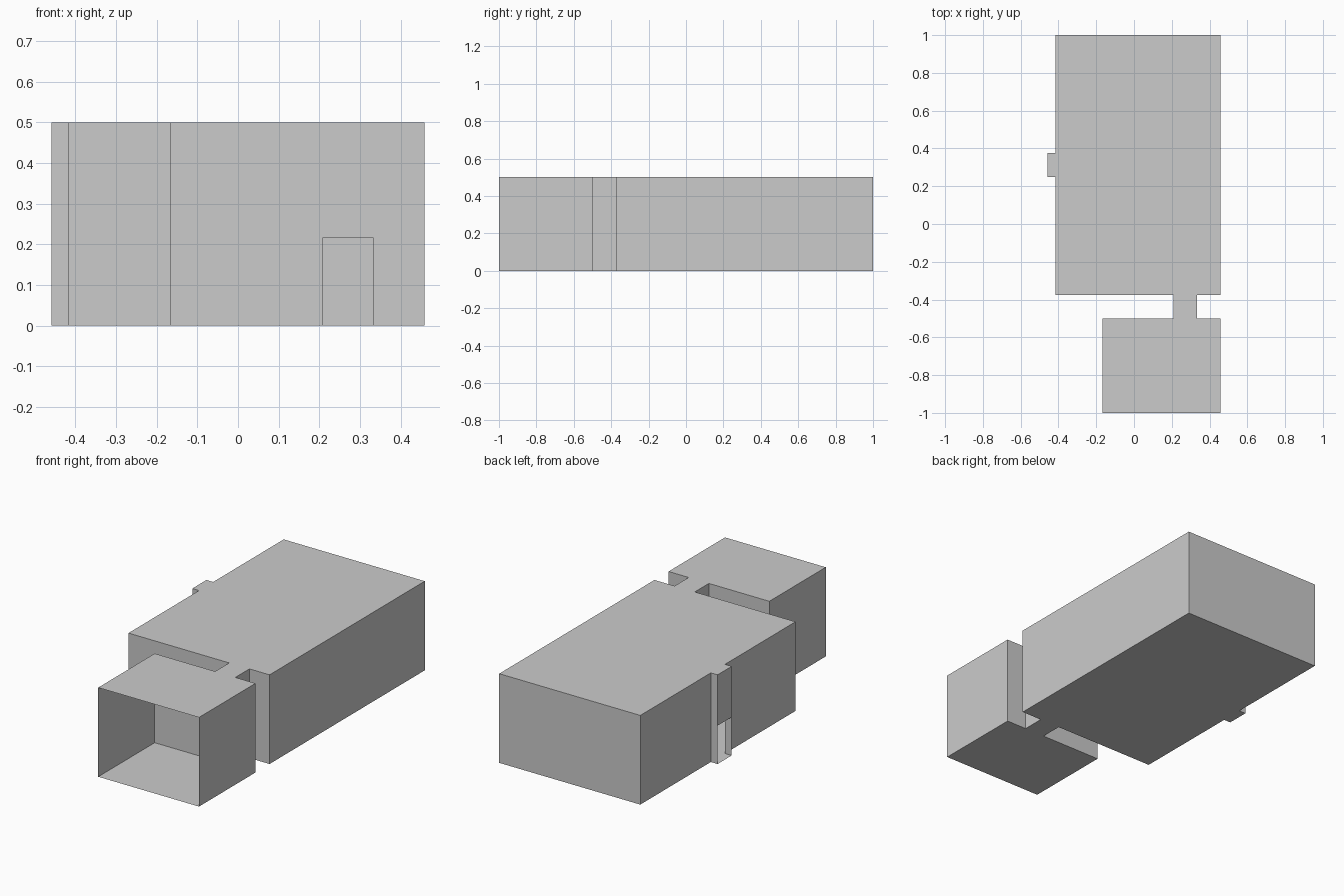
import bpy
import bmesh

if "Cube" in bpy.data.objects:
    bpy.data.objects.remove(bpy.data.objects["Cube"])

HEIGHT = 0.5
DOOR_TOP = 0.215
XL, XR = -0.4167, 0.4583            # main room sides
STUB_X = -0.4583                    # outer end of side doorway
ROOM_L = -0.1667                    # entry room left side
NECK_L, NECK_R = 0.2083, 0.3333     # passage between the rooms
NECK_F, NECK_B = -0.5, -0.375
STUB_F, STUB_B = 0.25, 0.375

# Shared floor plan, counter-clockwise, starting with the open front edge
plan = [(ROOM_L, -1), (XR, -1), (XR, NECK_F), (NECK_R, NECK_F),
        (NECK_R, NECK_B), (XR, NECK_B), (XR, 1), (XL, 1),
        (XL, STUB_B), (STUB_X, STUB_B), (STUB_X, STUB_F), (XL, STUB_F),
        (XL, NECK_B), (NECK_L, NECK_B), (NECK_L, NECK_F), (ROOM_L, NECK_F)]


def sheet(name, polygons):
    """Thin surface made of flat polygons."""
    bm = bmesh.new()
    for poly in polygons:
        bm.faces.new([bm.verts.new(p) for p in poly])
    bmesh.ops.remove_doubles(bm, verts=bm.verts, dist=1e-5)
    mesh = bpy.data.meshes.new(name)
    bm.to_mesh(mesh)
    bm.free()
    obj = bpy.data.objects.new(name, mesh)
    bpy.context.collection.objects.link(obj)
    return obj


def wall(a, b, z0=0.0, z1=HEIGHT):
    return [(*a, z0), (*b, z0), (*b, z1), (*a, z1)]


# Floor and ceiling
sheet("floor", [[(x, y, 0) for x, y in reversed(plan)]])
sheet("ceiling", [[(x, y, HEIGHT) for x, y in plan]])

# Walls follow the plan, leaving the front and the side doorway open
open_edges = {0, 9}
sheet("walls", [wall(plan[i], plan[(i + 1) % len(plan)])
                for i in range(len(plan)) if i not in open_edges])

# Headers above the two doorways
sheet("side_door_header",
      [wall((STUB_X, STUB_B), (STUB_X, STUB_F), DOOR_TOP)])
sheet("passage_door_header",
      [wall((NECK_L, NECK_F), (NECK_R, NECK_F), DOOR_TOP)])
